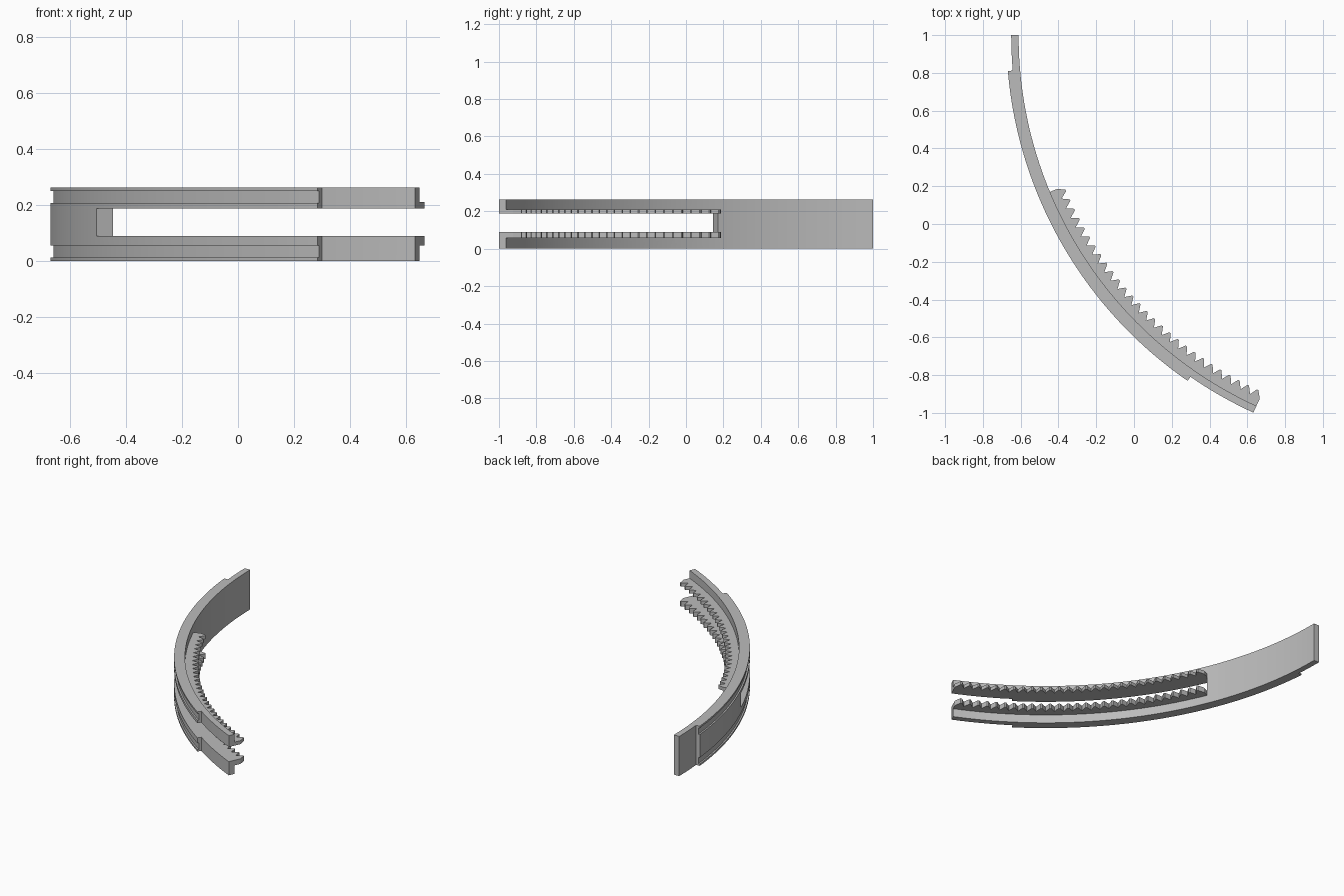
import bpy, bmesh
from math import cos, sin, radians

if "Cube" in bpy.data.objects:
    bpy.data.objects.remove(bpy.data.objects["Cube"], do_unlink=True)

CX, CY = 1.549, 1.0              # centre of the curved band
END, SLOT, HEIGHT = 65.35, 22.6, 0.262
R_IN, R_CORE, R_OUT = 2.16, 2.199, 2.225

mat = bpy.data.materials.new("plain grey")
mat.use_nodes = True
grey = (0.5, 0.5, 0.5, 1)
mat.diffuse_color = grey
mat.node_tree.nodes["Principled BSDF"].inputs["Base Color"].default_value = grey


def plan(r, deg):
    a = radians(deg)
    return CX - r * cos(a), CY - r * sin(a)


def finish(name, bm):
    bmesh.ops.recalc_face_normals(bm, faces=bm.faces)
    me = bpy.data.meshes.new(name)
    bm.to_mesh(me)
    bm.free()
    me.materials.append(mat)
    ob = bpy.data.objects.new(name, me)
    bpy.context.collection.objects.link(ob)
    return ob


def sweep(name, section, a0, a1, steps):
    """Sweep an (r, z) section along the arc."""
    bm = bmesh.new()
    rings = []
    for i in range(steps + 1):
        a = a0 + (a1 - a0) * i / steps
        rings.append([bm.verts.new((*plan(r, a), z)) for r, z in section])
    n = len(section)
    for p, q in zip(rings, rings[1:]):
        for k in range(n):
            bm.faces.new((p[k], p[(k + 1) % n], q[(k + 1) % n], q[k]))
    bm.faces.new(rings[0])
    bm.faces.new(rings[-1])
    return finish(name, bm)


def box(r0, r1, z0, z1):
    return [(r0, z0), (r1, z0), (r1, z1), (r0, z1)]


def toothed_strip(name, z0, z1, teeth=28):
    """Rack of blunt teeth on the inner side, rooted in the band."""
    pitch = (END - SLOT) / teeth
    back = R_IN + 0.015
    bm = bmesh.new()
    columns = []
    for i in range(teeth):
        for f, r in ((0, 2.118), (0.38, 2.08), (0.54, 2.08)):
            columns.append((SLOT + (i + f) * pitch, r))
    columns.append((END, 2.118))
    rings = []
    for a, r in columns:
        rings.append([bm.verts.new((*plan(q, a), z)) for q, z in box(r, back, z0, z1)])
    for p, q in zip(rings, rings[1:]):
        for k in range(4):
            bm.faces.new((p[k], p[(k + 1) % 4], q[(k + 1) % 4], q[k]))
    bm.faces.new(rings[0])
    bm.faces.new(rings[-1])
    return finish(name, bm)


def combine(target, other, operation):
    mod = target.modifiers.new("combine", "BOOLEAN")
    mod.operation, mod.solver, mod.object = operation, "EXACT", other
    bpy.context.view_layer.objects.active = target
    bpy.ops.object.modifier_apply(modifier=mod.name)
    bpy.data.objects.remove(other, do_unlink=True)


# Thin band running the full length
band = sweep("curved_band", box(R_IN, R_CORE, 0, HEIGHT), 0, END, 60)

# Thicker outer jacket with two shallow grooves
groove = R_OUT - 0.01
half = [(R_OUT, 0), (R_OUT, 0.012), (groove, 0.012), (groove, 0.055), (R_OUT, 0.055)]
mirrored = [(r, HEIGHT - z) for r, z in reversed(half)]
inner = R_CORE - 0.015
jacket = sweep("outer_jacket", [(inner, 0)] + half + mirrored + [(inner, HEIGHT)], 4.9, 55.35, 46)
combine(band, jacket, "UNION")

# Toothed strips beside the slot
for name, z0, z1 in (("lower_teeth", 0.056, 0.1), ("upper_teeth", 0.175, 0.21)):
    combine(band, toothed_strip(name, z0, z1), "UNION")

# Long open slot between the strips
slot = sweep("slot_cutter", box(1.95, 2.35, 0.09, 0.187), SLOT, END + 2, 40)
slot.hide_render = True
combine(band, slot, "DIFFERENCE")

# Smooth arcs with crisp edges
bpy.ops.object.select_all(action="DESELECT")
band.select_set(True)
bpy.context.view_layer.objects.active = band
bpy.ops.object.shade_smooth_by_angle(angle=radians(20))
